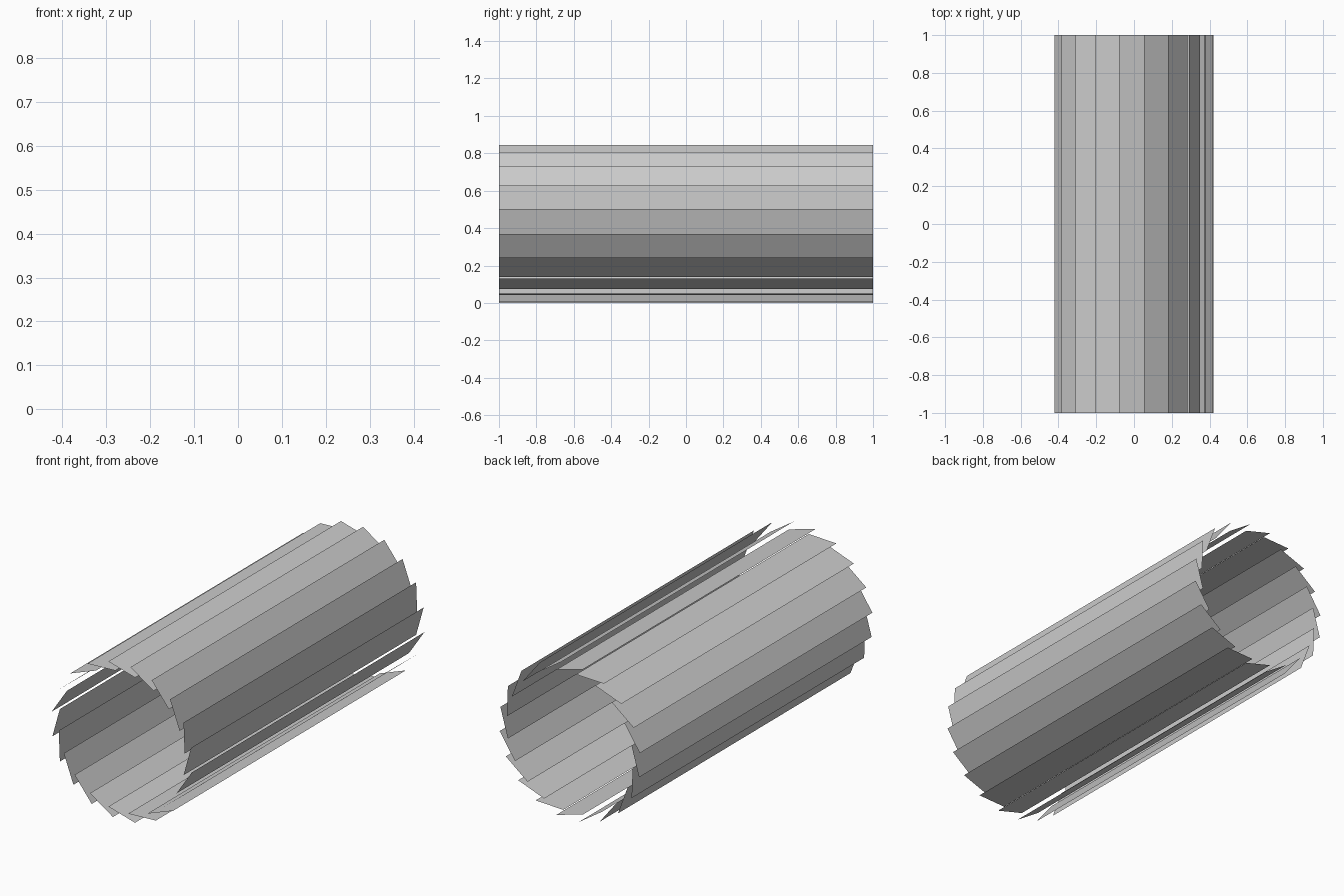
import bpy
import math
from mathutils import Matrix

if "Cube" in bpy.data.objects:
    bpy.data.objects.remove(bpy.data.objects["Cube"])

COUNT = 20              # slats around the tube
TILES = 12              # square tiles along each slat
TILE = 2.0 / TILES
RADIUS = 0.395          # tube axis to slat centre
TILT = math.radians(15.7)
AXIS_Z = 0.4225


def slat_mesh():
    # Flat strip of square tiles lying in the xy plane, facing up
    verts, faces = [], []
    for i in range(TILES + 1):
        y = -1 + i * TILE
        verts += [(-TILE / 2, y, 0), (TILE / 2, y, 0)]
    for i in range(TILES):
        a = 2 * i
        faces.append((a, a + 1, a + 3, a + 2))
    mesh = bpy.data.meshes.new("slat")
    mesh.from_pydata(verts, [], faces)
    return mesh


# Louvred tube: tilted slats spaced evenly around the long axis
mesh = slat_mesh()
for k in range(COUNT):
    slat = bpy.data.objects.new(f"slat_{k + 1:02d}", mesh)
    bpy.context.collection.objects.link(slat)
    slat.matrix_world = (
        Matrix.Translation((0, 0, AXIS_Z))
        @ Matrix.Rotation(k * math.tau / COUNT, 4, 'Y')
        @ Matrix.Translation((0, 0, RADIUS))
        @ Matrix.Rotation(TILT, 4, 'Y')
    )
